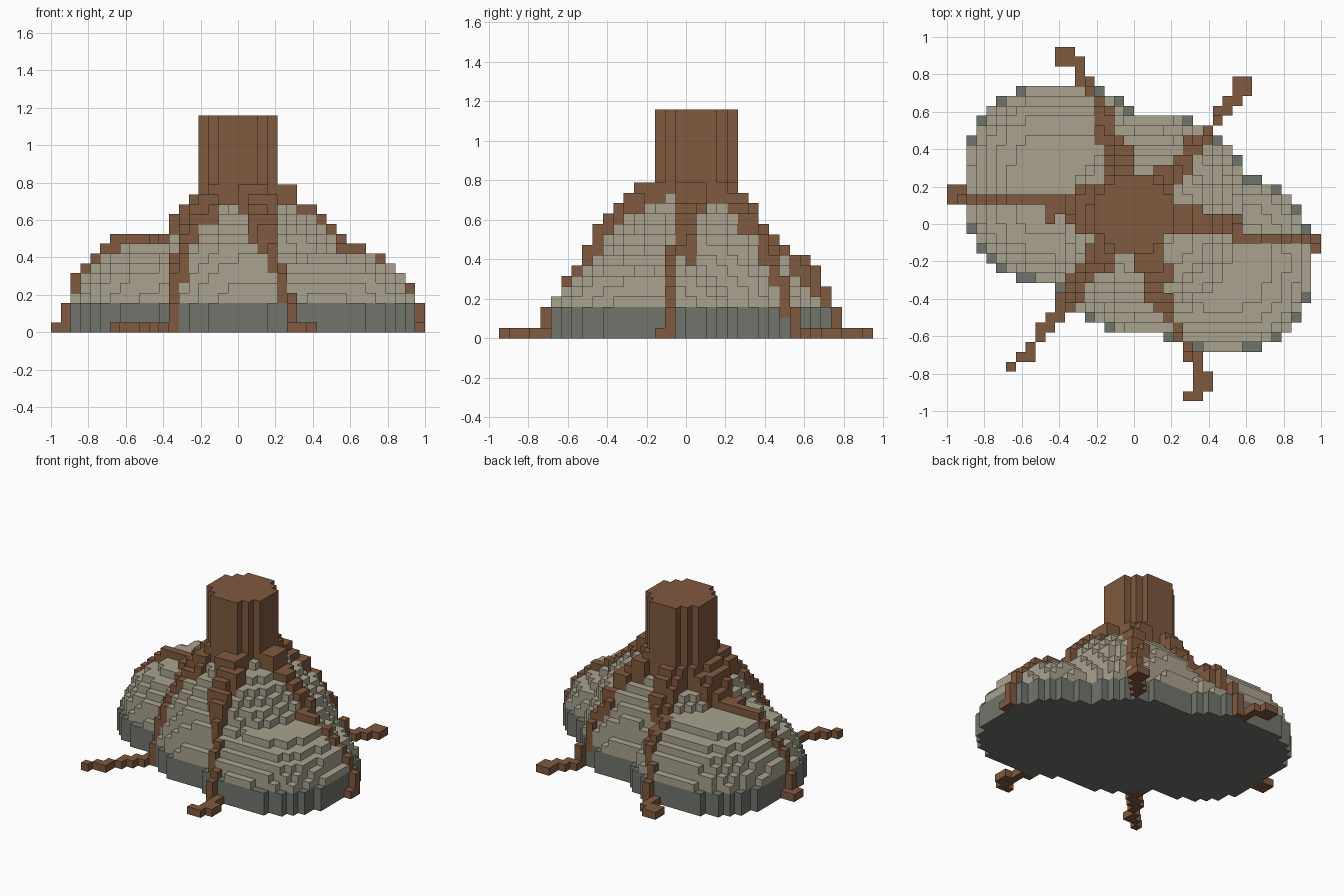
import bpy, bmesh, math

if "Cube" in bpy.data.objects:
    bpy.data.objects.remove(bpy.data.objects["Cube"])

C = 2 / 38          # block size
BASE = 3            # layers of dark stone


def material(name, rgb):
    m = bpy.data.materials.new(name)
    m.diffuse_color = (*rgb, 1)
    m.use_nodes = True
    m.node_tree.nodes["Principled BSDF"].inputs["Base Color"].default_value = m.diffuse_color
    return m


TAN = material("pale stone", (0.40, 0.362, 0.275))
GREY = material("dark stone", (0.165, 0.175, 0.15))
BROWN = material("bark", (0.212, 0.1, 0.05))

# Rock mounds: centre x, y, radius x, y, height, roundness power
MOUNDS = [(-0.40, 0.215, 0.505, 0.53, 0.49, 2.5),
          (0.47, -0.21, 0.485, 0.475, 0.43, 2.5),
          (0.075, 0.0, 0.60, 0.60, 0.73, 2.0)]


def cell(x):
    return math.floor(x / C + 1e-6)


def rock_height(i, j):
    x, y = (i + 0.5) * C, (j + 0.5) * C
    best = 0
    for cx, cy, rx, ry, h, p in MOUNDS:
        d = abs((x - cx) / rx) ** p + abs((y - cy) / ry) ** p
        if d < 1:
            best = max(best, BASE, round(h * (1 - d) ** (1 / p) / C))
    return best


H = {(i, j): rock_height(i, j) for i in range(-20, 20) for j in range(-20, 20)}
owner = {}          # block -> part name

for (i, j), h in H.items():
    for k in range(h):
        owner[i, j, k] = "rock_base" if k < BASE else "rock_top"

# Roots: plan paths from trunk to tip, draped over the rock
ROOTS = {
    "left_root": [(-0.15, 0.13), (-0.92, 0.13), (-0.92, 0.18), (-0.98, 0.18), (-0.98, 0.13)],
    "left_root_fork": [(-0.15, 0.03), (-0.28, 0.03), (-0.32, 0.08), (-0.45, 0.08), (-0.45, 0.03)],
    "back_left_root": [(-0.05, 0.2), (-0.12, 0.5), (-0.18, 0.64), (-0.24, 0.72),
                       (-0.29, 0.86), (-0.34, 0.92), (-0.4, 0.92), (-0.4, 0.86), (-0.34, 0.86)],
    "back_right_root": [(0.12, 0.18), (0.30, 0.35), (0.40, 0.50), (0.55, 0.70),
                        (0.60, 0.70), (0.60, 0.76), (0.55, 0.76)],
    "right_root": [(0.15, 0.03), (0.53, 0.03), (0.56, -0.03), (0.56, -0.08), (0.92, -0.08),
                   (0.97, -0.08), (0.97, -0.13)],
    "front_right_root": [(0.07, -0.12), (0.15, -0.36), (0.23, -0.58), (0.29, -0.68),
                         (0.34, -0.76), (0.39, -0.82), (0.37, -0.88), (0.29, -0.92)],
    "front_left_root": [(-0.1, -0.08), (-0.24, -0.25), (-0.33, -0.40), (-0.58, -0.70),
                        (-0.66, -0.76)],
}


def add_root_cell(name, i, j, lift, climb):
    h = H[i, j]
    if h == 0:
        climb = min(climb, 3)
    for k in range(max(0, h - 1), min(16, max(h + lift, climb))):
        owner[i, j, k] = name


for name, pts in ROOTS.items():
    prev = None
    for (x0, y0), (x1, y1) in zip(pts, pts[1:]):
        n = max(1, round(math.dist((x0, y0), (x1, y1)) / 0.01))
        for s in range(n + 1):
            x, y = x0 + (x1 - x0) * s / n, y0 + (y1 - y0) * s / n
            c = (cell(x), cell(y))
            r = math.hypot(x, y - 0.05)
            lift = 2 if r < 0.3 or (name == "front_right_root" and r < 0.57) else 1
            climb = H[prev] if prev else 0
            add_root_cell(name, *c, lift, climb)
            # thicker towards the trunk
            if r < 0.55 and not (name.startswith("left") and r > 0.32):
                side = (0, 1) if abs(x1 - x0) > abs(y1 - y0) else (1, 0)
                for t in ((-1, 1) if r < 0.34 else (-1,)):
                    add_root_cell(name, c[0] + t * side[0], c[1] + t * side[1], min(lift, 2), 0)
            if c != prev:
                prev = c

# Trunk: round column
for i in range(-6, 6):
    for j in range(-5, 7):
        if math.hypot(i + 0.5, j - 0.5) * C < 0.21:
            for k in range(H[i, j] - 1, 22):
                owner[i, j, k] = "trunk"

# Outer faces of the blocks, one object per part
FACES = [((1, 0, 0), [(1, 0, 0), (1, 1, 0), (1, 1, 1), (1, 0, 1)]),
         ((-1, 0, 0), [(0, 1, 0), (0, 0, 0), (0, 0, 1), (0, 1, 1)]),
         ((0, 1, 0), [(1, 1, 0), (0, 1, 0), (0, 1, 1), (1, 1, 1)]),
         ((0, -1, 0), [(0, 0, 0), (1, 0, 0), (1, 0, 1), (0, 0, 1)]),
         ((0, 0, 1), [(0, 0, 1), (1, 0, 1), (1, 1, 1), (0, 1, 1)]),
         ((0, 0, -1), [(0, 1, 0), (1, 1, 0), (1, 0, 0), (0, 0, 0)])]


def build(name, mat):
    bm = bmesh.new()
    verts = {}

    def vert(p):
        if p not in verts:
            verts[p] = bm.verts.new([a * C for a in p])
        return verts[p]

    for b, part in owner.items():
        if part != name:
            continue
        for d, quad in FACES:
            if tuple(a + e for a, e in zip(b, d)) not in owner:
                bm.faces.new([vert(tuple(a + e for a, e in zip(b, q))) for q in quad])
    mesh = bpy.data.meshes.new(name)
    bm.to_mesh(mesh)
    bm.free()
    mesh.materials.append(mat)
    bpy.context.collection.objects.link(bpy.data.objects.new(name, mesh))


build("rock_base", GREY)
build("rock_top", TAN)
for part in ["trunk", *ROOTS]:
    build(part, BROWN)
